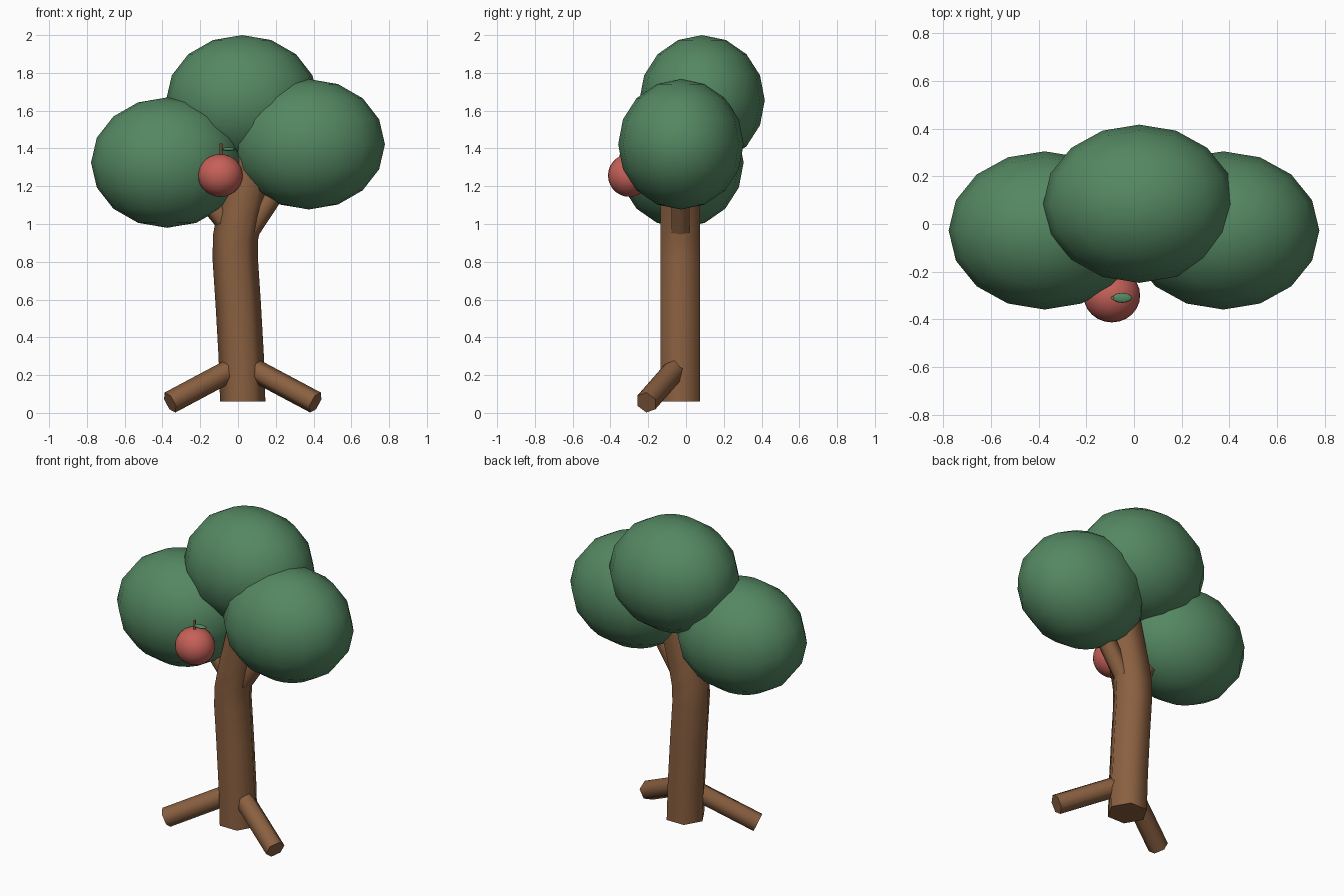
import bpy, bmesh, math
from mathutils import Vector

if "Cube" in bpy.data.objects:
    bpy.data.objects.remove(bpy.data.objects["Cube"])


def material(name, rgb):
    m = bpy.data.materials.new(name)
    m.diffuse_color = (*rgb, 1)
    m.use_nodes = True
    m.node_tree.nodes["Principled BSDF"].inputs["Base Color"].default_value = m.diffuse_color
    return m


GREEN = material("leaf green", (0.089, 0.245, 0.122))
BROWN = material("bark brown", (0.254, 0.117, 0.052))
RED = material("fruit red", (0.56, 0.118, 0.098))


def finish(name, bm, mat):
    """Turn a bmesh into a smooth object whose end caps stay sharp."""
    bmesh.ops.recalc_face_normals(bm, faces=bm.faces)
    me = bpy.data.meshes.new(name)
    bm.to_mesh(me)
    bm.free()
    me.materials.append(mat)
    ob = bpy.data.objects.new(name, me)
    bpy.context.collection.objects.link(ob)
    bpy.ops.object.select_all(action='DESELECT')
    ob.select_set(True)
    bpy.context.view_layer.objects.active = ob
    bpy.ops.object.shade_smooth_by_angle(angle=math.radians(65))


def ellipsoid(name, centre, radii, mat, segments=16, rings=8):
    bm = bmesh.new()
    bmesh.ops.create_uvsphere(bm, u_segments=segments, v_segments=rings, radius=1)
    bmesh.ops.scale(bm, vec=radii, verts=bm.verts)
    bmesh.ops.translate(bm, vec=centre, verts=bm.verts)
    finish(name, bm, mat)


def tube(name, path, radius, mat, sides=6):
    """Sweep a regular polygon along a path."""
    pts = [Vector(p) for p in path]
    bm = bmesh.new()
    rings = []
    for i, p in enumerate(pts):
        t = (pts[min(i + 1, len(pts) - 1)] - pts[max(i - 1, 0)]).normalized()
        if i == 0 and len(pts) > 2:
            t = Vector((0, 0, 1))  # level cut at the foot
        u = Vector((0, 1, 0)).cross(t).normalized()
        v = t.cross(u)
        rings.append([bm.verts.new(p + radius * (math.cos(a) * u + math.sin(a) * v))
                      for a in (math.tau * k / sides for k in range(sides))])
    for a, b in zip(rings, rings[1:]):
        for k in range(sides):
            n = (k + 1) % sides
            bm.faces.new((a[k], a[n], b[n], b[k]))
    bm.faces.new(rings[0])
    bm.faces.new(rings[-1])
    finish(name, bm, mat)


# Gently bent trunk
Y = -0.03
tube("trunk", [(x, Y, z) for x, z in (
    (0.025, 0.06), (0.017, 0.3), (0.001, 0.58), (-0.015, 0.82), (-0.013, 0.93),
    (0.012, 1.06), (0.052, 1.22), (0.09, 1.38), (0.11, 1.5))], 0.12, BROWN)

# Splayed roots, mirrored about the trunk foot
for side, s in (("left", -1), ("right", 1)):
    tube(side + "_root", [(0.025, Y, 0.26), (0.025 + s * 0.385, -0.21, 0.055)],
         0.06, BROWN)

# Branches reaching into the crown
tube("left_branch", [(0.0, Y, 0.93), (-0.3, Y, 1.3)], 0.055, BROWN)
tube("right_branch", [(0.01, Y, 0.89), (0.32, Y, 1.36)], 0.055, BROWN)

# Three crown clumps
for name, c in (("left_foliage", (-0.375, -0.027, 1.325)),
                ("right_foliage", (0.375, -0.027, 1.422)),
                ("top_foliage", (0.022, 0.085, 1.655))):
    ellipsoid(name, c, (0.403, 0.332, 0.345), GREEN)

# Hanging fruit with stem and leaf
ellipsoid("fruit", (-0.093, -0.3, 1.257), (0.119, 0.113, 0.113), RED, 24, 14)
tube("fruit_stem", [(-0.09, -0.31, 1.35), (-0.09, -0.31, 1.425)], 0.008, BROWN)
ellipsoid("fruit_leaf", (-0.05, -0.31, 1.396), (0.042, 0.021, 0.009), GREEN, 12, 8)
